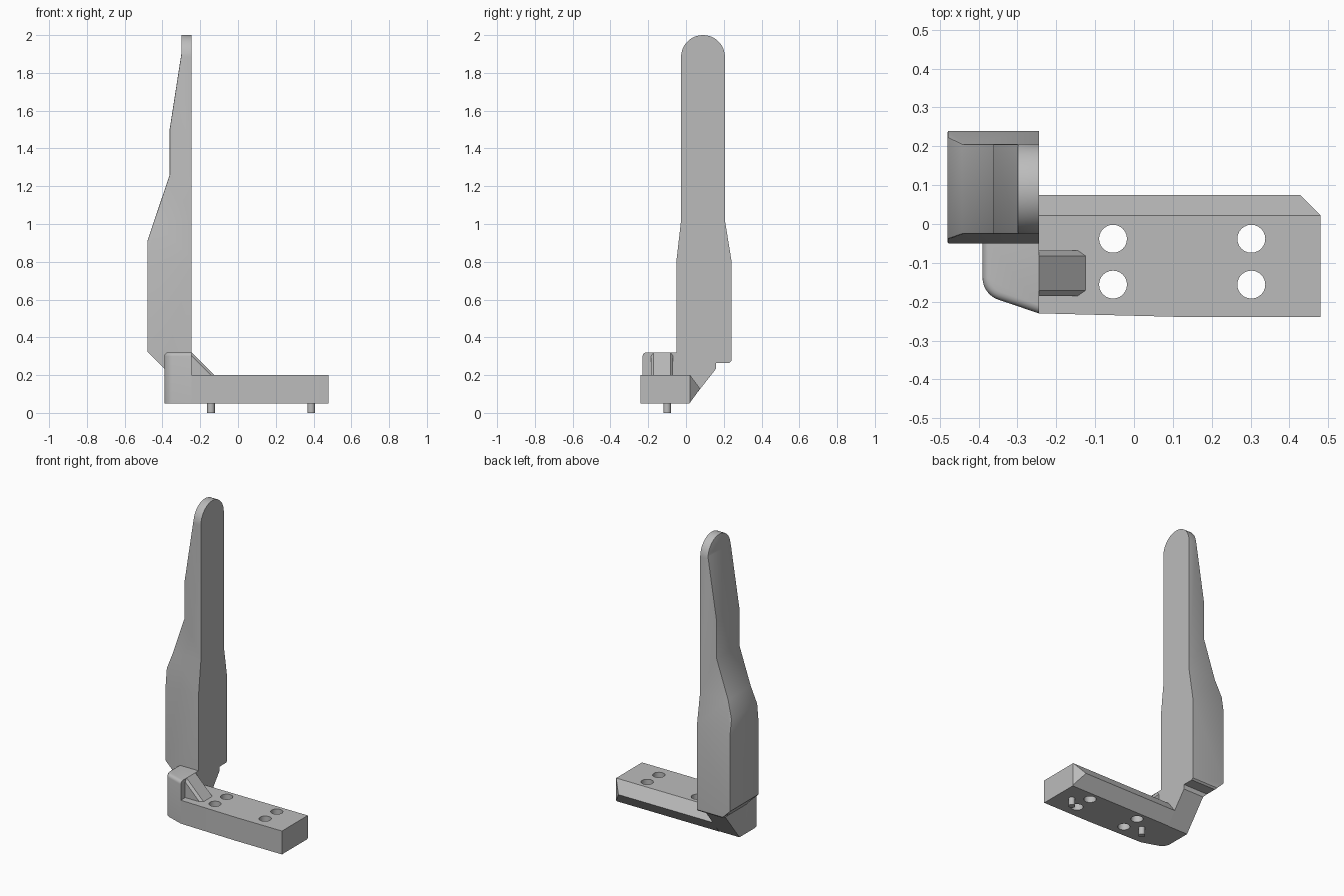
import bpy, bmesh, math
from mathutils import Vector

cube = bpy.data.objects.get("Cube")
if cube:
    bpy.data.objects.remove(cube, do_unlink=True)

GREY = (0.5, 0.5, 0.5, 1)
grey = bpy.data.materials.new("plain grey")
grey.use_nodes = True
grey.diffuse_color = GREY
grey.node_tree.nodes["Principled BSDF"].inputs["Base Color"].default_value = GREY


def prism(name, points, axis, low, high):
    """Extrude a 2D outline along one axis; the points use the other two axes in order."""
    bm = bmesh.new()
    verts = []
    for p in points:
        co = list(p)
        co.insert(axis, low)
        verts.append(bm.verts.new(co))
    face = bm.faces.new(verts)
    extruded = bmesh.ops.extrude_face_region(bm, geom=[face])["geom"]
    shift = Vector((0, 0, 0))
    shift[axis] = high - low
    bmesh.ops.translate(bm, vec=shift, verts=[g for g in extruded if isinstance(g, bmesh.types.BMVert)])
    bmesh.ops.recalc_face_normals(bm, faces=bm.faces)
    mesh = bpy.data.meshes.new(name)
    bm.to_mesh(mesh)
    bm.free()
    mesh.materials.append(grey)
    obj = bpy.data.objects.new(name, mesh)
    bpy.context.collection.objects.link(obj)
    return obj


def arc(cx, cy, r, start, end, steps):
    angles = [math.radians(start + (end - start) * i / steps) for i in range(steps + 1)]
    return [(cx + r * math.cos(a), cy + r * math.sin(a)) for a in angles]


def combine(obj, tool, operation):
    mod = obj.modifiers.new("cut", "BOOLEAN")
    mod.operation, mod.object, mod.solver = operation, tool, "EXACT"
    bpy.context.view_layer.objects.active = obj
    bpy.ops.object.modifier_apply(modifier=mod.name)
    bpy.data.objects.remove(tool, do_unlink=True)


def bevel_edges(obj, rule, width, segments):
    bm = bmesh.new()
    bm.from_mesh(obj.data)
    bm.normal_update()
    edges = [e for e in bm.edges if len(e.link_faces) == 2
             and rule((e.verts[0].co + e.verts[1].co) / 2, [f.normal for f in e.link_faces])]
    bmesh.ops.bevel(bm, geom=edges, offset=width, segments=segments, profile=0.5,
                    affect="EDGES", clamp_overlap=True)
    bm.to_mesh(obj.data)
    bm.free()


def smooth(obj):
    bpy.ops.object.select_all(action="DESELECT")
    obj.select_set(True)
    bpy.context.view_layer.objects.active = obj
    bpy.ops.object.shade_smooth_by_angle(angle=math.radians(25))


INNER, OUTER = -0.245, -0.39   # inner face and outer side of the upright foot

# Upright blade with its foot: side outline intersected with front outline
blade = prism("upright_blade", [
    (INNER, 0.05), (INNER, 2), (-0.3, 2), (-0.3, 1.9), (-0.362, 1.5), (-0.362, 1.26),
    (-0.48, 0.91), (-0.48, 0.325), (OUTER, 0.235), (OUTER, 0.05)], 1, -0.4, 0.4)
side = prism("blade_side_outline", [
    (-0.05, 0.05), (0.015, 0.05), (0.16, 0.235), (0.16, 0.265), (0.23, 0.265), (0.24, 0.275),
    (0.24, 0.81), (0.206, 1.02)] + arc(0.09, 1.884, 0.116, 0, 180, 24)
    + [(-0.026, 1.02), (-0.05, 0.81)], 0, -0.7, 0.1)
combine(blade, side, "INTERSECT")


def outer_rim(mid, normals):
    return (mid.z > 0.34 and min(n.x for n in normals) < -0.5
            and max(n.x for n in normals) > -0.1)


bevel_edges(blade, outer_rim, 0.012, 2)

# Rounded corner block in front of the foot
block = prism("corner_block", [(INNER, -0.05), (OUTER, -0.05)]
              + arc(-0.33, -0.138, 0.06, 180, 252, 8) + [(INNER, -0.23)], 2, 0.05, 0.32)
bevel_edges(block, lambda mid, n: mid.z > 0.31 and mid.x < -0.26 and mid.y < -0.06, 0.02, 4)

# Base bar: ridged cross-section trimmed by its plan outline
base = prism("base_bar", [(-0.3, 0.05), (0.018, 0.05), (0.075, 0.128), (0.022, 0.2), (-0.3, 0.2)],
             0, INNER, 0.6)
plan = prism("base_plan_outline", [
    (-0.5, -0.2235), (0.15, -0.24), (0.48, -0.24), (0.48, 0.022), (0.427, 0.075), (0.3, 0.2),
    (-0.5, 0.2)], 2, 0, 0.4)
combine(base, plan, "INTERSECT")

# Screw holes
for x in (-0.054, 0.302):
    for y in (-0.038, -0.156):
        hole = prism("hole_cutter", arc(x, y, 0.036, 0, 345, 23), 2, 0, 0.4)
        combine(base, hole, "DIFFERENCE")

# Sloped rib bracing the corner block
rib = prism("brace_rib", [(INNER, 0.19), (-0.115, 0.19), (INNER, 0.32)], 1, -0.185, -0.068)
bevel_edges(rib, lambda mid, n: max(v.z for v in n) > 0.5 and max(abs(v.y) for v in n) > 0.9
            and mid.x > -0.24, 0.014, 1)

# Locating pins under the base
pins = [prism(side_name + "_pin", arc(x, -0.1, 0.02, 0, 345, 23), 2, 0, 0.06)
        for side_name, x in (("right", -0.143), ("left", 0.388))]

for part in [blade, block, base] + pins:
    smooth(part)
